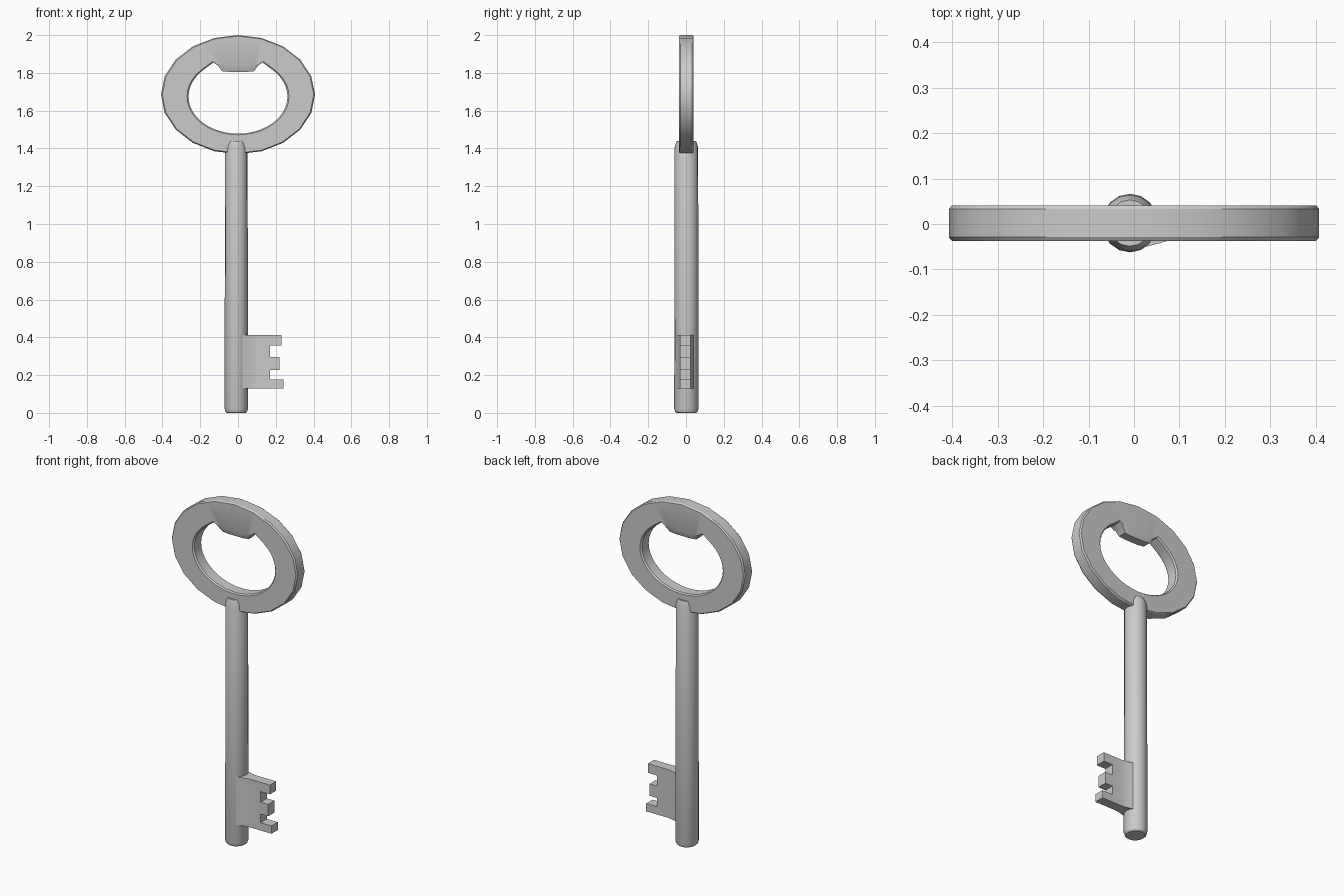
import bpy, bmesh, math

if "Cube" in bpy.data.objects:
    bpy.data.objects.remove(bpy.data.objects["Cube"])

YC = 0.002  # depth centre of the whole key


def make(name, bm, angle=30):
    bmesh.ops.recalc_face_normals(bm, faces=bm.faces)
    me = bpy.data.meshes.new(name)
    bm.to_mesh(me)
    bm.free()
    ob = bpy.data.objects.new(name, me)
    bpy.context.collection.objects.link(ob)
    bpy.ops.object.select_all(action='DESELECT')
    ob.select_set(True)
    bpy.context.view_layer.objects.active = ob
    bpy.ops.object.shade_smooth_by_angle(angle=math.radians(angle))
    return ob


def loft(bm, loops, closed=False, caps=False):
    rows = [[bm.verts.new(p) for p in loop] for loop in loops]
    n = len(rows[0])
    for j in range(len(rows) if closed else len(rows) - 1):
        a, b = rows[j], rows[(j + 1) % len(rows)]
        for i in range(n):
            k = (i + 1) % n
            bm.faces.new((a[i], a[k], b[k], b[i]))
    if caps:
        bm.faces.new(rows[0])
        bm.faces.new(rows[-1])


# Bow: 20-sided oval ring with a stepped lug at the top of the hole
N = 40
LUG = [(0, 1.805), (0.045, 1.805), (0.085, 1.809), (0.105, 1.838), (0.13, 1.855)]


def outer(i):
    def pt(k):
        a = math.tau * k / N
        return 0.408 * math.cos(a), 1.685 + 0.315 * math.sin(a)
    if i % 2 == 0:
        return pt(i)
    p, q = pt(i - 1), pt(i + 1)
    return (p[0] + q[0]) / 2, (p[1] + q[1]) / 2


def outer_loop(s, y):
    return [(x * s, YC + y, 1.685 + (z - 1.685) * s) for x, z in map(outer, range(N))]


def inner_loop(face, side):
    pts = []
    for i in range(N):
        k = i - N // 4
        if abs(k) < len(LUG):
            x, z = LUG[abs(k)]
            x = -x if k > 0 else x
        else:
            a = math.tau * i / N
            x, z = 0.262 * math.cos(a), 1.675 + 0.197 * math.sin(a)
        y = 0.039 if face else 0.031
        if abs(k) <= 2:      # lug tapers towards its lower edge
            z += 0.035 if face else 0
            y = 0.039 if face else 0.025
        elif face:
            x, z = x * 1.03, 1.675 + (z - 1.675) * 1.03
        pts.append((x, YC + side * y, z))
    return pts


bm = bmesh.new()
loft(bm, [outer_loop(0.983, -0.039), outer_loop(1, -0.031),
          outer_loop(1, 0.031), outer_loop(0.983, 0.039),
          inner_loop(True, 1), inner_loop(False, 1),
          inner_loop(False, -1), inner_loop(True, -1)], closed=True)
make("bow", bm)

# Shaft: slightly tapered rod with chamfered ends
bm = bmesh.new()
S = 16
profile = [(0.050, 0), (0.057, 0.006), (0.062, 0.022), (0.060, 1.405), (0.049, 1.44)]
loft(bm, [[(-0.009 + r * math.cos(math.tau * i / S),
            YC + r * 1.04 * math.sin(math.tau * i / S), z) for i in range(S)]
          for r, z in profile], caps=True)
make("shaft", bm)

# Bit: web that flares into the shaft
BY = -0.004
bm = bmesh.new()
loft(bm, [[(x, BY - h, 0.13), (x, BY + h, 0.13), (x, BY + h, 0.412), (x, BY - h, 0.412)]
          for x, h in [(0.02, 0.048), (0.05, 0.040), (0.075, 0.033), (0.105, 0.029), (0.17, 0.029)]],
     caps=True)
make("bit_web", bm)

# Bit teeth
for n, (x1, z0, z1) in enumerate([(0.24, 0.13, 0.176), (0.219, 0.227, 0.296), (0.23, 0.358, 0.412)]):
    bm = bmesh.new()
    loft(bm, [[(x, BY - 0.029, z0), (x, BY + 0.029, z0), (x, BY + 0.029, z1), (x, BY - 0.029, z1)]
              for x in (0.17, x1)], caps=True)
    make(f"bit_tooth_{n + 1}", bm)
